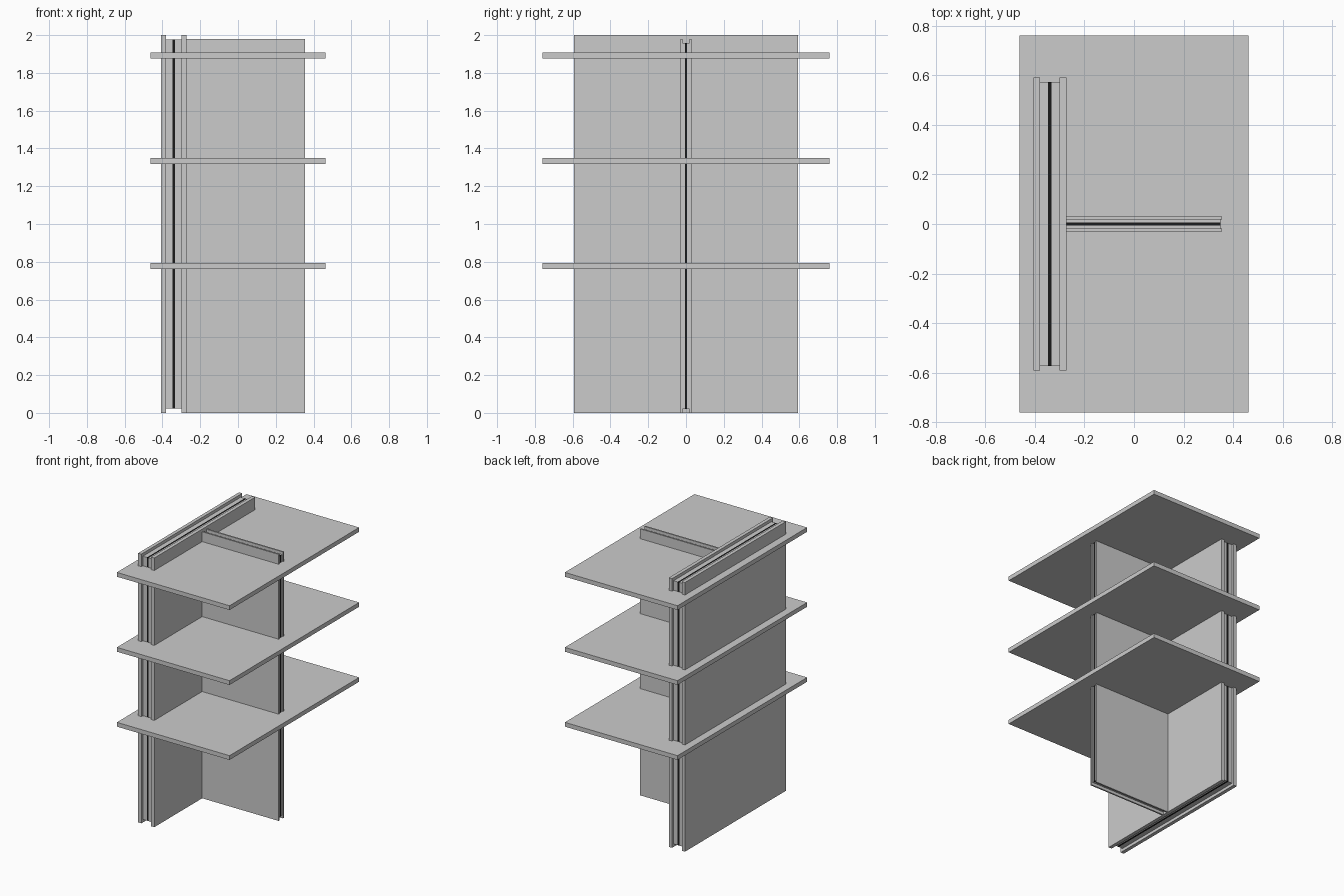
import bpy

if "Cube" in bpy.data.objects:
    bpy.data.objects.remove(bpy.data.objects["Cube"])

black = bpy.data.materials.new("dark_core")
black.diffuse_color = (0.01, 0.01, 0.01, 1)
black.use_nodes = True
black.node_tree.nodes["Principled BSDF"].inputs["Base Color"].default_value = black.diffuse_color


def box(name, x, y, z, mat=None):
    """Box from (min, max) ranges on each axis."""
    bpy.ops.mesh.primitive_cube_add(size=1, location=[sum(r) / 2 for r in (x, y, z)])
    ob = bpy.context.object
    ob.name = name
    ob.scale = [r[1] - r[0] for r in (x, y, z)]
    bpy.ops.object.transform_apply(location=False, rotation=False, scale=True)
    if mat:
        ob.data.materials.append(mat)
    return ob


def wall(name, axis, centre, half, skin, core, length, core_length, z, core_z):
    """Layered wall: two outer skins, two recessed inner boards, dark sheet between.
    axis is the thickness direction, 0 for x and 1 for y."""
    layers = [("dark_sheet", -core, core, core_length, core_z, black)]
    for side, s in (("a", -1), ("b", 1)):
        layers.append(("skin_" + side, s * skin, s * half, length, z, None))
        layers.append(("inner_board_" + side, s * core, s * skin, core_length, core_z, None))
    for part, lo, hi, run, height, mat in layers:
        t = (centre + min(lo, hi), centre + max(lo, hi))
        x, y = (t, run) if axis == 0 else (run, t)
        box(name + "_" + part, x, y, height, mat)


# long wall running along y
wall("long_wall", 0, -0.34, 0.0665, 0.04, 0.007,
     (-0.592, 0.592), (-0.574, 0.574), (0, 2), (0.022, 1.978))

# short wall meeting it in a T
wall("short_wall", 1, 0, 0.03, 0.019, 0.006,
     (-0.2735, 0.356), (-0.2735, 0.35), (0, 1.98), (0.021, 1.959))

# shelves
for i, z in enumerate((0.777, 1.334, 1.891)):
    box(f"shelf_{i + 1}", (-0.463, 0.463), (-0.761, 0.761), (z - 0.016, z + 0.016))
